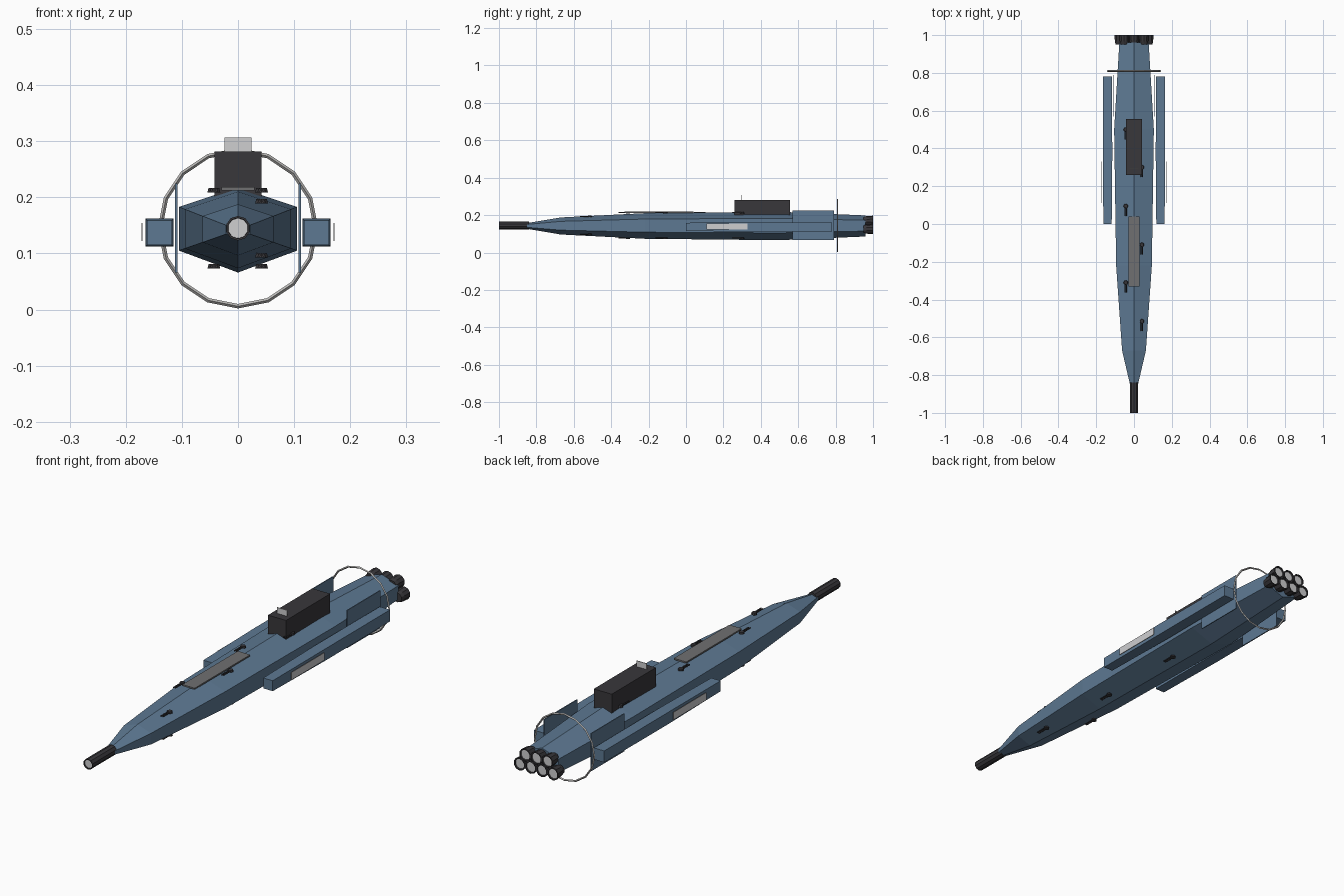
import bpy, bmesh, math

cube = bpy.data.objects.get("Cube")
if cube:
    bpy.data.objects.remove(cube, do_unlink=True)


def material(name, rgb):
    m = bpy.data.materials.new(name)
    m.use_nodes = True
    m.diffuse_color = (*rgb, 1)
    m.node_tree.nodes["Principled BSDF"].inputs["Base Color"].default_value = (*rgb, 1)
    return m


BLUE = material("hull blue", (0.11, 0.19, 0.29))
DARK = material("dark metal", (0.04, 0.038, 0.043))
GREY = material("panel grey", (0.16, 0.16, 0.165))
LIGHT = material("light grey", (0.62, 0.62, 0.63))
RING = material("ring grey", (0.5, 0.49, 0.48))


def finish(name, bm, *mats):
    bmesh.ops.recalc_face_normals(bm, faces=bm.faces)
    mesh = bpy.data.meshes.new(name)
    bm.to_mesh(mesh)
    bm.free()
    for m in mats:
        mesh.materials.append(m)
    obj = bpy.data.objects.new(name, mesh)
    bpy.context.collection.objects.link(obj)
    return obj


def loft(name, profile, sections, centre, *mats, cap=None):
    """Sweep an x/z profile along y; sections are (y, scale). cap: section ring closing with colour 1."""
    bm = bmesh.new()
    rings = [[bm.verts.new((centre[0] + x * s, y, centre[1] + z * s)) for x, z in profile]
             for y, s in sections]
    n = len(profile)
    for a, b in zip(rings, rings[1:]):
        for i in range(n):
            bm.faces.new((a[i], a[(i + 1) % n], b[(i + 1) % n], b[i]))
    ends = [bm.faces.new(rings[0]), bm.faces.new(rings[-1])]
    if cap is not None:
        ends[cap].material_index = 1
    return finish(name, bm, *mats)


def box(name, x, y, z, mat):
    rect = [(x[0], z[0]), (x[1], z[0]), (x[1], z[1]), (x[0], z[1])]
    return loft(name, rect, [(y[0], 1), (y[1], 1)], (0, 0), mat)


def circle(radius, sides):
    return [(radius * math.sin(math.tau * i / sides), radius * math.cos(math.tau * i / sides))
            for i in range(sides)]


# Hull
hexagon = [(0, 0.076), (0.105, 0.041), (0.105, -0.037), (0, -0.076),
           (-0.105, -0.037), (-0.105, 0.041)]
loft("hull", hexagon, [(-0.85, 0.2), (-0.67, 0.6), (-0.22, 0.9), (0.5, 1), (0.96, 0.74)],
     (0, 0.142), BLUE)

# Nose cannon with a pale recessed muzzle
loft("nose_cannon", circle(0.022, 10),
     [(-0.995, 0.82), (-1, 0.84), (-1, 1), (-0.84, 1)], (0, 0.145), DARK, LIGHT, cap=0)

# Engine nozzles: three above four
for row, (count, z) in enumerate([(3, 0.17), (4, 0.125)]):
    for i in range(count):
        x = (i - (count - 1) / 2) * 0.052
        loft(f"engine_nozzle_{row}_{i}", circle(0.027, 10),
             [(0.95, 0.75), (0.965, 0.9), (1, 1), (1, 0.82), (0.994, 0.8)],
             (x, z), DARK, LIGHT, cap=1)

# Stern ring
bpy.ops.mesh.primitive_torus_add(major_segments=16, minor_segments=4, major_radius=0.139,
                                 minor_radius=0.004, location=(0, 0.81, 0.145),
                                 rotation=(math.pi / 2, 0, 0))
ring = bpy.context.object
ring.name = "stern_ring"
ring.data.materials.append(RING)

# Side pods, pale side plates and stern fins
square = [(-0.025, -0.025), (0.025, -0.025), (0.025, 0.025), (-0.025, 0.025)]
for side, s in (("left", 1), ("right", -1)):
    loft(f"{side}_pod", square, [(0, 0.88), (0.35, 1), (0.78, 0.97)], (s * 0.14, 0.137), BLUE)
    box(f"{side}_pod_plate", (s * 0.170, s * 0.172), (0.11, 0.33), (0.122, 0.154), LIGHT)
    box(f"{side}_fin", (s * 0.108, s * 0.112), (0.57, 0.79), (0.066, 0.225), BLUE)

# Dorsal block, its upright screen and the flat deck panel
box("dorsal_block", (-0.042, 0.042), (0.26, 0.555), (0.2, 0.282), DARK)
box("upright_screen", (-0.024, 0.024), (0.293, 0.296), (0.28, 0.307), LIGHT)
box("deck_panel", (-0.029, 0.029), (-0.33, 0.04), (0.212, 0.218), GREY)


# Twin-barrel turrets
def turret(name, x, y, z):
    bm = bmesh.new()
    bmesh.ops.create_cone(bm, cap_ends=True, segments=10, radius1=0.012, radius2=0.01, depth=0.008)
    bmesh.ops.translate(bm, verts=bm.verts, vec=(x, y, z))
    finish(name + "_base", bm, DARK)
    for dx in (-0.004, 0.004):
        loft(name + "_barrel", circle(0.0028, 6), [(y - 0.052, 1), (y, 1)], (x + dx, z), DARK)


for i, y in enumerate((-0.515, -0.31, -0.11, 0.095, 0.3, 0.5)):
    x = 0.042 if i % 2 == 0 else -0.043
    turret(f"upper_turret_{i}", x, y, 0.193 if i == 0 else 0.213)
    if i in (0, 1, 2, 4):
        turret(f"lower_turret_{i}", x, y, 0.097 if i == 0 else 0.077)
